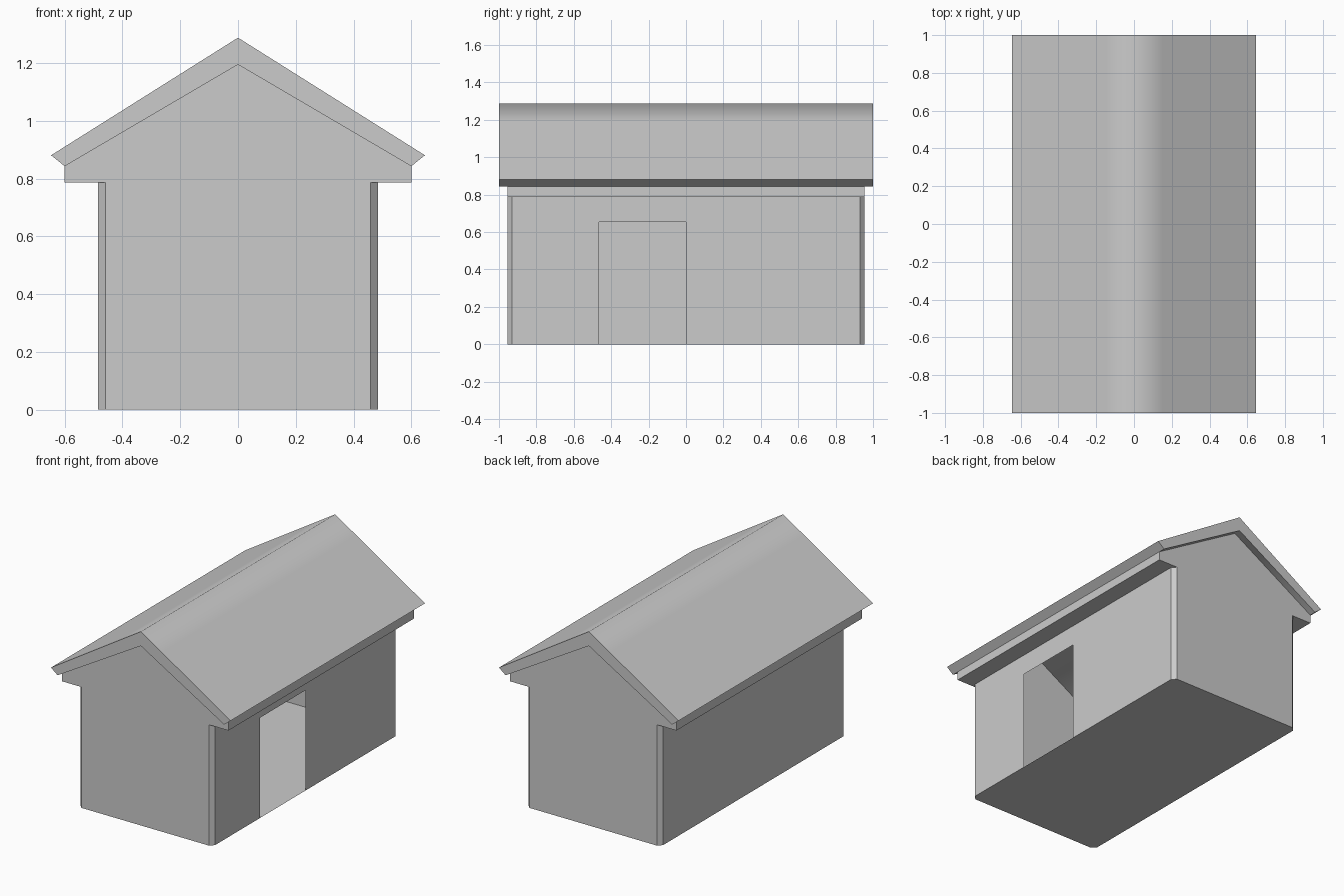
import bpy, bmesh

if "Cube" in bpy.data.objects:
    bpy.data.objects.remove(bpy.data.objects["Cube"])

WX, WY, CH = 0.485, 0.955, 0.026   # wall half sizes and corner chamfer
EX, SOFFIT, EAVE, RIDGE = 0.60, 0.787, 0.843, 1.195
CX, CY = WX - CH, WY - CH


def build(name, faces):
    """Make a mesh object from face outlines, welding shared points."""
    bm = bmesh.new()
    for pts in faces:
        bm.faces.new([bm.verts.new(p) for p in pts])
    bmesh.ops.remove_doubles(bm, verts=bm.verts, dist=1e-4)
    bmesh.ops.recalc_face_normals(bm, faces=bm.faces)
    me = bpy.data.meshes.new(name)
    bm.to_mesh(me)
    bm.free()
    ob = bpy.data.objects.new(name, me)
    bpy.context.collection.objects.link(ob)
    return ob


# Thin-walled house shell, open to the underside of the roof
faces = []
gable = [(-CX, 0), (CX, 0), (CX, SOFFIT), (EX, SOFFIT), (EX, EAVE),
         (0, RIDGE), (-EX, EAVE), (-EX, SOFFIT), (-CX, SOFFIT)]
wall = [(-CY, 0), (CY, 0), (CY, SOFFIT), (-CY, SOFFIT)]
# Right wall has the doorway notched out of its lower edge
door_wall = [(-CY, 0), (-0.465, 0), (-0.465, 0.653), (0, 0.653), (0, 0),
             (CY, 0), (CY, SOFFIT), (-CY, SOFFIT)]
soffit = [(EX, -WY), (EX, WY), (CX, WY), (WX, CY), (WX, -CY), (CX, -WY)]
for s in (-1, 1):
    faces.append([(x, s * WY, z) for x, z in gable])
    faces.append([(s * WX, y, z) for y, z in (door_wall if s > 0 else wall)])
    faces.append([(s * x, y, SOFFIT) for x, y in soffit])
    faces.append([(s * EX, y, z) for y, z in
                  ((-WY, SOFFIT), (WY, SOFFIT), (WY, EAVE), (-WY, EAVE))])
    # Chamfered corners
    for t in (-1, 1):
        faces.append([(s * CX, t * WY, 0), (s * WX, t * CY, 0),
                      (s * WX, t * CY, SOFFIT), (s * CX, t * WY, SOFFIT)])
# Floor, sharing the doorway points along the right wall
faces.append([(-CX, -WY, 0), (CX, -WY, 0), (WX, -CY, 0), (WX, -0.465, 0),
              (WX, 0, 0), (WX, CY, 0), (CX, WY, 0), (-CX, WY, 0),
              (-WX, CY, 0), (-WX, -CY, 0)])
build("house_walls", faces)

# Gabled roof slab, with loops beside the ridge for its soft shading
TIPX, TIPZ, TOP, LOOP = 0.647, 0.881, 1.288, 0.15
loop_z = TOP - (TOP - TIPZ) * LOOP / TIPX
profile = [(0, TOP), (LOOP, loop_z), (TIPX, TIPZ), (EX, EAVE), (0, RIDGE),
           (-EX, EAVE), (-TIPX, TIPZ), (-LOOP, loop_z)]
roof = [[(x, y, z) for x, z in profile] for y in (-1, 1)]
for (x1, z1), (x2, z2) in zip(profile, profile[1:] + profile[:1]):
    roof.append([(x1, -1, z1), (x2, -1, z2), (x2, 1, z2), (x1, 1, z1)])
roof_ob = build("roof", roof)
bpy.context.view_layer.objects.active = roof_ob
roof_ob.select_set(True)
bpy.ops.object.shade_smooth_by_angle(angle=1.18)
roof_ob.select_set(False)
